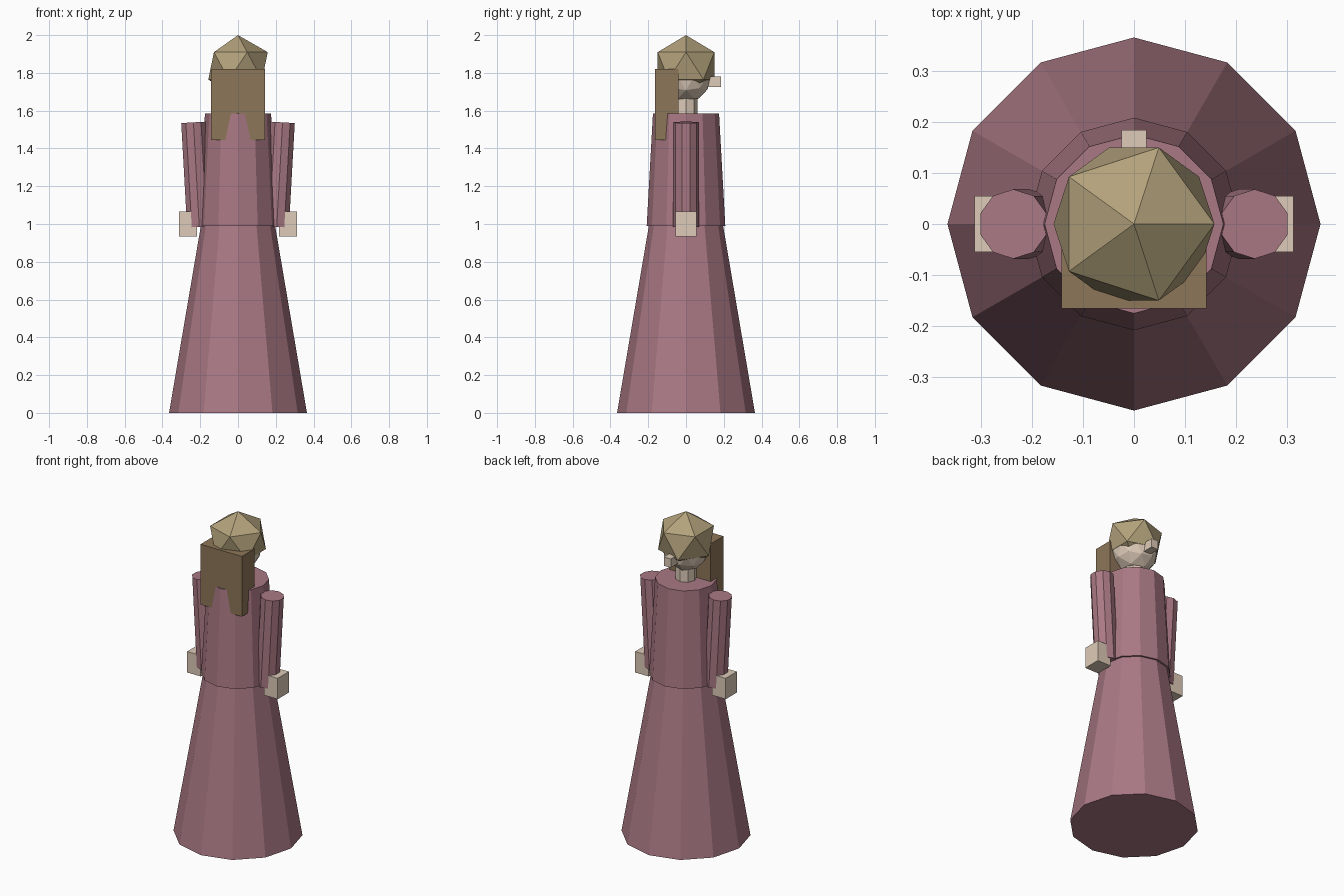
import bpy, math
from mathutils import Vector

if "Cube" in bpy.data.objects:
    bpy.data.objects.remove(bpy.data.objects["Cube"])


def paint(name, r, g, b):
    m = bpy.data.materials.new(name)
    m.diffuse_color = (r, g, b, 1)
    m.use_nodes = True
    m.node_tree.nodes["Principled BSDF"].inputs["Base Color"].default_value = m.diffuse_color
    return m


PINK = paint("dress_pink", 0.40, 0.19, 0.23)
SKIN = paint("skin", 0.73, 0.60, 0.48)
BLOND = paint("hair_tan", 0.45, 0.36, 0.20)
BROWN = paint("hair_brown", 0.27, 0.18, 0.10)


def finish(name, mat):
    o = bpy.context.object
    o.name = name
    o.data.materials.append(mat)
    return o


def cone(name, a, b, r1, r2, sides, mat, spin=0.0):
    """Tapered prism from point a to point b."""
    a, b = Vector(a), Vector(b)
    d = b - a
    bpy.ops.mesh.primitive_cone_add(vertices=sides, radius1=r1, radius2=r2, depth=d.length,
                                    location=(a + b) / 2,
                                    rotation=(0, math.atan2(d.x, d.z), 0))
    o = finish(name, mat)
    for v in o.data.vertices:
        x, y = v.co.x, v.co.y
        c, s = math.cos(spin), math.sin(spin)
        v.co.x, v.co.y = c * x - s * y, s * x + c * y
    return o


def box(name, lo, hi, mat):
    lo, hi = Vector(lo), Vector(hi)
    bpy.ops.mesh.primitive_cube_add(size=1, location=(lo + hi) / 2)
    bpy.context.object.scale = hi - lo
    return finish(name, mat)


# Dress: flared skirt and bodice slightly proud of it
cone("skirt", (0, 0, 0), (0, 0, 1.0), 0.365, 0.195, 12, PINK)
cone("bodice", (0, 0, 0.99), (0, 0, 1.585), 0.208, 0.175, 12, PINK)

# Sleeves and hands
for side, s in (("left", -1), ("right", 1)):
    cone(side + "_sleeve", (s * 0.205, 0, 0.985), (s * 0.236, 0, 1.538),
         0.068, 0.068, 10, PINK)
    x = s * 0.265
    box(side + "_hand", (x - 0.047, -0.055, 0.935), (x + 0.047, 0.055, 1.065), SKIN)

# Neck, head and nose (the face looks along +y)
cone("neck", (0, 0, 1.56), (0, 0, 1.70), 0.06, 0.06, 8, SKIN)
bpy.ops.mesh.primitive_ico_sphere_add(subdivisions=2, radius=0.136, location=(0, 0, 1.78))
finish("head", SKIN)
box("nose", (-0.024, 0.11, 1.725), (0.024, 0.184, 1.78), SKIN)

# Hair cap: squashed icosahedron turned so an upper corner points to +x
bpy.ops.mesh.primitive_ico_sphere_add(subdivisions=1, radius=1, location=(0, 0, 1.837))
cap = finish("hair_cap", BLOND)
ring = [v.co for v in cap.data.vertices if 0.3 < v.co.z < 0.6]
cap.rotation_euler.z = -math.atan2(ring[0].y, ring[0].x)
cap.scale = (0.176, 0.176, 0.163)

# Long hair hanging down the back
box("back_hair", (-0.142, -0.165, 1.445), (0.142, -0.04, 1.82), BROWN)
